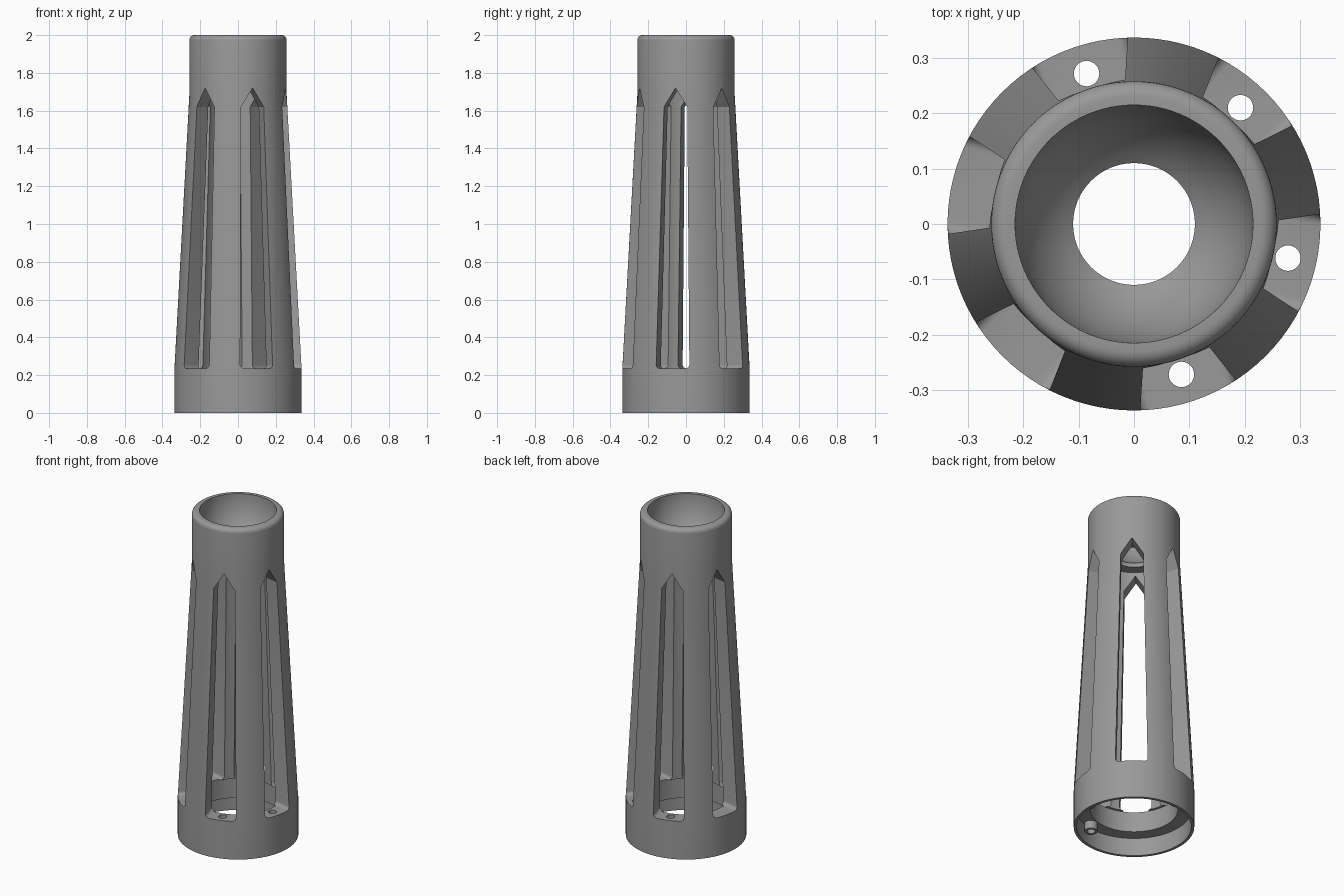
import bpy, bmesh, math
from mathutils import Matrix, Vector

if "Cube" in bpy.data.objects:
    bpy.data.objects.remove(bpy.data.objects["Cube"])

SLOT_ANGLES = [math.radians(-12.5 + 60 * i) for i in range(6)]
SCREW_ANGLES = [math.radians(-72.5 + 60 * i) for i in range(4)]

grey = bpy.data.materials.new("mid_grey")
grey.diffuse_color = (0.32, 0.32, 0.32, 1)
grey.use_nodes = True
grey.node_tree.nodes["Principled BSDF"].inputs["Base Color"].default_value = grey.diffuse_color


def make_object(name, bm):
    bmesh.ops.recalc_face_normals(bm, faces=bm.faces)
    mesh = bpy.data.meshes.new(name)
    bm.to_mesh(mesh)
    bm.free()
    mesh.materials.append(grey)
    obj = bpy.data.objects.new(name, mesh)
    bpy.context.collection.objects.link(obj)
    return obj


def lathe(name, profile, steps=96):
    """Closed (radius, z) loop turned around the z axis."""
    bm = bmesh.new()
    rings = [[bm.verts.new((r * math.cos(a), r * math.sin(a), z)) for r, z in profile]
             for a in (2 * math.pi * i / steps for i in range(steps))]
    n = len(profile)
    for i in range(steps):
        a, b = rings[i], rings[(i + 1) % steps]
        for j in range(n):
            k = (j + 1) % n
            bm.faces.new((a[j], b[j], b[k], a[k]))
    return make_object(name, bm)


def posts(name, radius, z0, z1):
    """Upright cylinders at each screw position."""
    bm = bmesh.new()
    for a in SCREW_ANGLES:
        place = Matrix.Translation((0.285 * math.cos(a), 0.285 * math.sin(a), (z0 + z1) / 2))
        bmesh.ops.create_cone(bm, cap_ends=True, segments=32, radius1=radius,
                              radius2=radius, depth=z1 - z0, matrix=place)
    return make_object(name, bm)


def slots(name):
    """Tapered slot shapes with rounded floor corners and a gabled top."""
    half = []
    for i in range(5):
        t = math.radians(-90 + 22.5 * i)
        half.append((0.07 + 0.02 * math.cos(t), 0.255 + 0.02 * math.sin(t)))
    half.append((0.063, 1.62))
    outline = half + [(0, 1.72)] + [(-x, z) for x, z in reversed(half)]
    bm = bmesh.new()
    for a in SLOT_ANGLES:
        out = Vector((math.cos(a), math.sin(a), 0))
        side = Vector((-math.sin(a), math.cos(a), 0))
        inner, outer = [[bm.verts.new(out * d + side * x + Vector((0, 0, z)))
                         for x, z in outline] for d in (0.158, 0.45)]
        n = len(outline)
        bm.faces.new(inner)
        bm.faces.new(outer)
        for j in range(n):
            k = (j + 1) % n
            bm.faces.new((inner[j], inner[k], outer[k], outer[j]))
    return make_object(name, bm)


def combine(target, tool, operation):
    mod = target.modifiers.new(tool.name, 'BOOLEAN')
    mod.operation = operation
    mod.solver = 'EXACT'
    mod.object = tool
    bpy.context.view_layer.objects.active = target
    bpy.ops.object.modifier_apply(modifier=mod.name)
    bpy.data.objects.remove(tool)


# Hollow body: base skirt, tapered shaft, rounded lip, bowl, inner cavity
profile = [(0.32, 0), (0.337, 0), (0.337, 0.235), (0.258, 1.68)]
for i in range(7):
    t = math.radians(15 * i)
    profile.append((0.23 + 0.028 * math.cos(t), 1.972 + 0.028 * math.sin(t)))
profile.append((0.215, 2.0))
for i in range(1, 13):
    t = math.radians(60 * i / 12)
    profile.append((0.215 * math.cos(t) + 0.0025 * i / 12, 2.0 - 0.27 * math.sin(t)))
profile += [(0.11, 1.74), (0.172, 1.74), (0.176, 1.62), (0.23, 0.235),
            (0.245, 0.235), (0.245, 0.11), (0.32, 0.11)]
body = lathe("slotted_tube", profile)

# Screw bosses under the base ledge, slots and screw holes
combine(body, posts("screw_bosses", 0.037, 0.06, 0.18), 'UNION')
combine(body, slots("slot_cutters"), 'DIFFERENCE')
combine(body, posts("screw_holes", 0.023, -0.05, 0.3), 'DIFFERENCE')

bpy.ops.object.select_all(action='DESELECT')
body.select_set(True)
bpy.context.view_layer.objects.active = body
bpy.ops.object.shade_smooth_by_angle(angle=math.radians(30))
